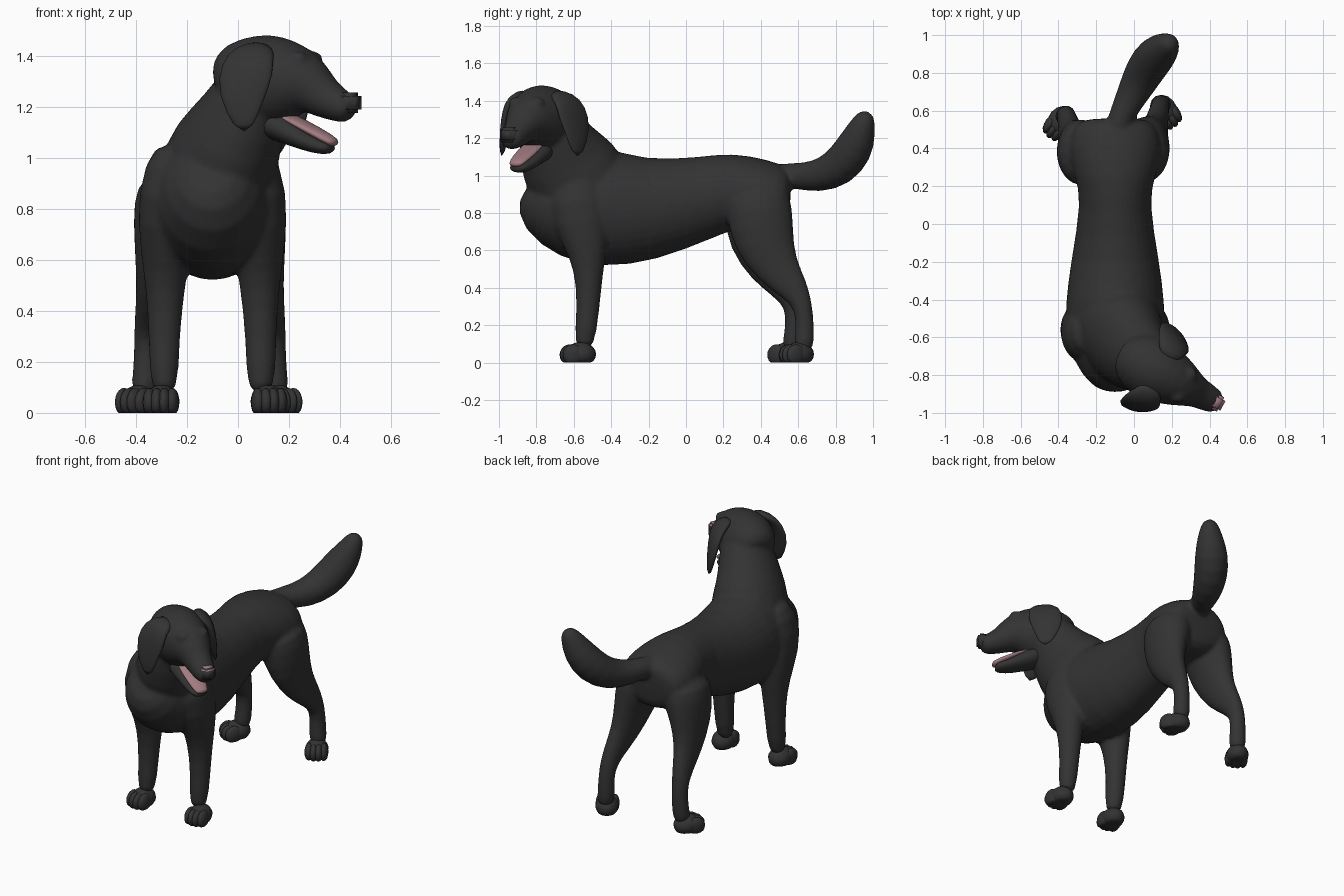
import bpy, bmesh, math
from mathutils import Vector, Matrix

cube = bpy.data.objects.get("Cube")
if cube:
    bpy.data.objects.remove(cube, do_unlink=True)


def material(name, color, rough):
    m = bpy.data.materials.new(name)
    m.use_nodes = True
    m.diffuse_color = (*color, 1)
    shader = m.node_tree.nodes["Principled BSDF"]
    shader.inputs["Base Color"].default_value = (*color, 1)
    shader.inputs["Roughness"].default_value = rough
    return m


COAT = material("black coat", (.033, .033, .033), .8)
PINK = material("pink skin", (.36, .2, .22), .8)
EYE = material("dark eye", (.02, .02, .02), .3)

# Each side of the body: sign and name
SIDES = ((-1, "right"), (1, "left"))

# Head space: faces -y, turned towards the left of the body
HEAD = Matrix.Translation((.08, -.755, 0)) @ Matrix.Rotation(math.radians(62), 4, "Z")


def loft(bm, rings, side=(1, 0, 0), mat=Matrix(), sides=16):
    """Skin rings (x, y, z, half width[, half depth]) along a path."""
    pts = [Vector(ring[:3]) for ring in rings]
    last = len(pts) - 1
    loops = []
    for i, ring in enumerate(rings):
        tangent = (pts[min(i + 1, last)] - pts[max(i - 1, 0)]).normalized()
        across = Vector(side)
        across = (across - tangent * across.dot(tangent)).normalized()
        depth = tangent.cross(across)
        loop = []
        for k in range(sides):
            a = math.tau * k / sides
            offset = across * ring[3] * math.cos(a) + depth * ring[-1] * math.sin(a)
            loop.append(bm.verts.new(mat @ (pts[i] + offset)))
        loops.append(loop)
    faces = [bm.faces.new(loops[0][::-1]), bm.faces.new(loops[-1])]
    for p, q in zip(loops, loops[1:]):
        for k in range(sides):
            n = (k + 1) % sides
            faces.append(bm.faces.new((p[k], p[n], q[n], q[k])))
    bmesh.ops.recalc_face_normals(bm, faces=faces)


def head_loft(bm, sections):
    """Loft (forward, height, half width, half height) sections in head space."""
    loft(bm, [(0, -d, z, w, h) for d, z, w, h in sections], mat=HEAD)


def ball(bm, center, size, mat):
    m = mat @ Matrix.Translation(center) @ Matrix.Diagonal((*size, 1))
    bmesh.ops.create_uvsphere(bm, u_segments=14, v_segments=10, radius=1, matrix=m)


def finish(bm, name, mats, subdivide=False):
    mesh = bpy.data.meshes.new(name)
    for f in bm.faces:
        f.smooth = True
    bm.to_mesh(mesh)
    bm.free()
    ob = bpy.data.objects.new(name, mesh)
    bpy.context.collection.objects.link(ob)
    for m in mats:
        mesh.materials.append(m)
    if subdivide:
        subsurf = ob.modifiers.new("subdivision", "SUBSURF")
        subsurf.levels = subsurf.render_levels = 1
    return ob


body = bmesh.new()

# Torso from chest to rump
loft(body, [(-.1, y, z, w, h) for y, z, w, h in (
    (-.84, .96, .1, .1), (-.78, .9, .19, .22), (-.62, .84, .27, .3),
    (-.42, .83, .27, .33), (-.2, .81, .24, .28), (.13, .89, .18, .22),
    (.25, .92, .22, .21), (.42, .9, .26, .19), (.53, .88, .22, .17),
    (.56, .88, .15, .1))])

# Neck
loft(body, [(-.1, -.5, .88, .26, .27), (-.05, -.62, 1.03, .22, .28),
            (.02, -.69, 1.16, .18, .22), (.08, -.73, 1.3, .15, .17),
            (.09, -.74, 1.4, .1)])

# Skull and upper muzzle
head_loft(body, (
    (-.17, 1.3, .08, .08), (-.12, 1.32, .14, .14), (-.02, 1.31, .18, .18),
    (.08, 1.3, .17, .19), (.2, 1.3, .13, .14), (.25, 1.27, .1, .1),
    (.3, 1.23, .08, .08), (.4, 1.19, .07, .06), (.42, 1.18, .04, .04)))

# Brows
for s, label in SIDES:
    ball(body, (s * .06, -.21, 1.39), (.045, .04, .03), HEAD)

# Tail
loft(body, [(-.1, .46, 1, .07), (-.07, .57, 1, .065), (0, .7, .99, .09),
            (.06, .82, 1.04, .11), (.12, .9, 1.14, .11), (.17, .94, 1.25, .08),
            (.2, .97, 1.35, .04)])

# Legs, measured from the body centre line
FRONT_LEG = [(.13, -.56, 1.07, .1, .12), (.18, -.59, .85, .125, .18),
             (.185, -.53, .63, .1, .12), (.185, -.52, .5, .08),
             (.19, -.52, .3, .06), (.19, -.55, .05, .06)]
REAR_LEG = [(.14, .37, .92, .13, .18), (.17, .38, .8, .14, .18),
            (.2, .39, .65, .1, .17), (.22, .45, .5, .07, .12),
            (.24, .54, .39, .055, .08), (.25, .58, .3, .05),
            (.25, .58, .18, .05), (.26, .56, .05, .06)]
for s, label in SIDES:
    step = .07 if label == "left" else 0
    loft(body, [(s * x - .1, y, *rest) for x, y, *rest in FRONT_LEG])
    loft(body, [(s * x - .11, y + step * (1 - z), z, *size) for x, y, z, *size in REAR_LEG])

# Blend the body masses into one skin
skin = finish(body, "body", [COAT], True)
blend = skin.modifiers.new("blend", "REMESH")
blend.mode = "VOXEL"
blend.voxel_size = .013
blend.use_smooth_shade = True
soften = skin.modifiers.new("soften", "SMOOTH")
soften.factor = .5
soften.iterations = 5


# Paws with four toes each and flat soles
def paw(name, x, y, yaw):
    bm = bmesh.new()
    m = Matrix.Translation((x, y, 0)) @ Matrix.Rotation(math.radians(yaw), 4, "Z")
    ball(bm, (0, .015, .045), (.07, .085, .065), m)
    for i in (-1.5, -.5, .5, 1.5):
        ball(bm, (i * .03, abs(i) * .012 - .045, .042), (.027, .056, .056), m)
    for v in bm.verts:
        v.co.z = max(v.co.z, 0)
    finish(bm, name, [COAT])


for s, label in SIDES:
    paw("front_" + label + "_paw", s * .21 - .09, -.58, s * 5)
    paw("rear_" + label + "_paw", s * .28 - .115, .56 + s * .03, s * 30)

# Ears hanging from the sides of the skull, flared at the back
for s, label in SIDES:
    bm = bmesh.new()
    loft(bm, [(s * x, y, z, w, t) for x, y, z, w, t in (
        (.08, -.07, 1.44, .05, .025), (.155, -.06, 1.41, .09, .035),
        (.19, -.05, 1.35, .11, .03), (.22, -.04, 1.25, .1, .025),
        (.23, -.06, 1.1, .03, .012))], side=(s * .35, 1, 0), mat=HEAD)
    finish(bm, label + "_ear", [COAT], True)

# Lower jaw
bm = bmesh.new()
head_loft(bm, ((.03, 1.15, .1, .07), (.13, 1.115, .09, .06), (.22, 1.065, .07, .04),
               (.3, 1.04, .055, .03), (.33, 1.04, .035, .018)))
finish(bm, "lower_jaw", [COAT], True)

# Tongue
bm = bmesh.new()
head_loft(bm, ((.1, 1.175, .06, .015), (.18, 1.14, .065, .02),
               (.32, 1.07, .05, .022), (.345, 1.055, .03, .015)))
finish(bm, "tongue", [PINK], True)

# Nose with a pink upper face
bm = bmesh.new()
box = HEAD @ Matrix.Translation((0, -.4, 1.217)) @ Matrix.Diagonal((.085, .085, .08, 1))
bmesh.ops.create_cube(bm, size=1, matrix=box)
bm.normal_update()
bmesh.ops.bevel(bm, geom=bm.edges[:], offset=.014, segments=2, affect="EDGES")
bm.normal_update()
for f in bm.faces:
    f.material_index = int(f.normal.z > .6)
finish(bm, "nose", [COAT, PINK])

# Eyes
for s, label in SIDES:
    bm = bmesh.new()
    ball(bm, (s * .078, -.218, 1.34), (.022, .022, .017), HEAD)
    finish(bm, label + "_eye", [EYE])
